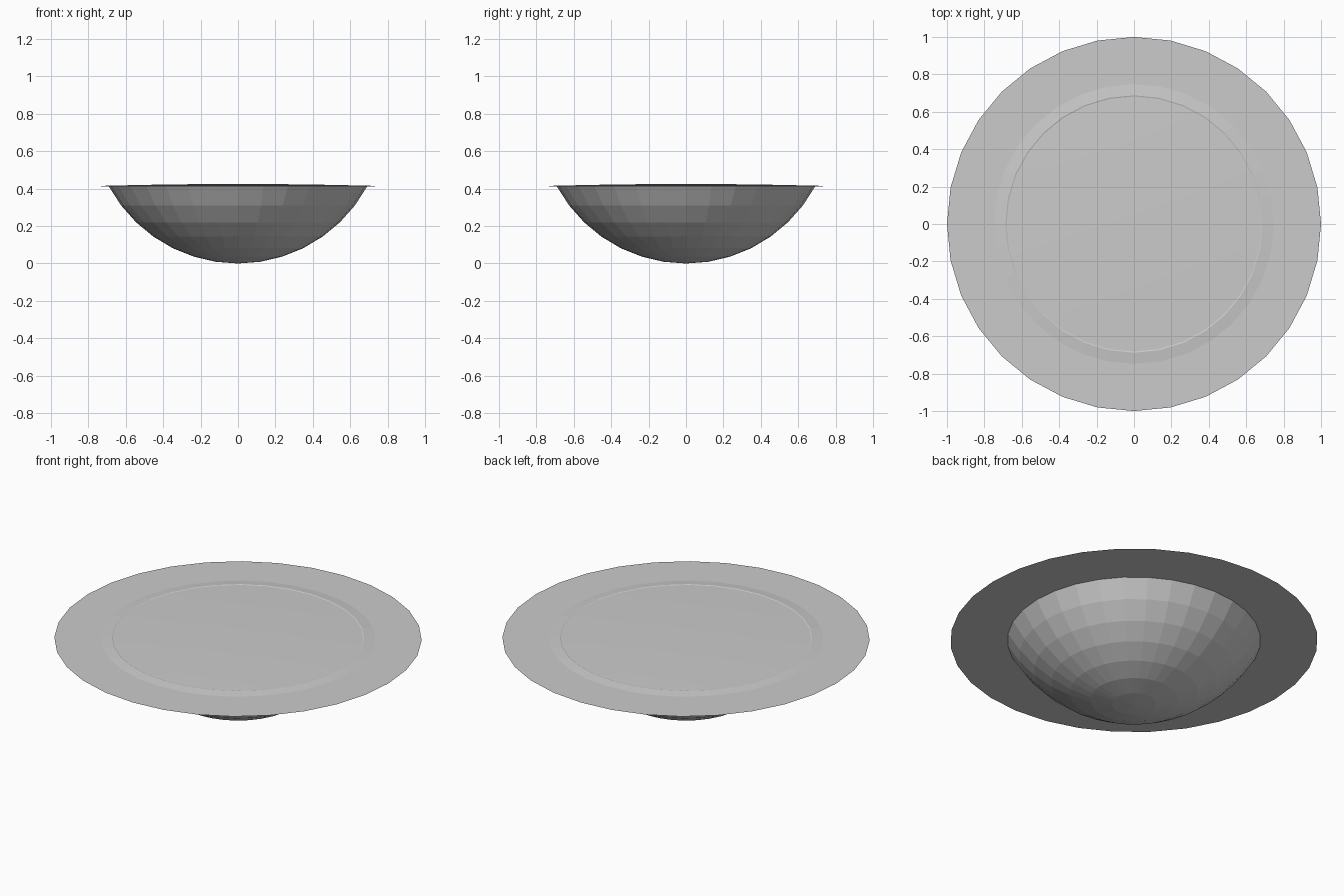
import bpy, bmesh
from math import sin, cos, pi, radians

cube = bpy.data.objects.get("Cube")
if cube:
    bpy.data.objects.remove(cube, do_unlink=True)

SIDES = 32
RIM_Z = 0.41

grey = bpy.data.materials.new("plain grey")
grey.use_nodes = True
colour = (0.6, 0.6, 0.6, 1)
grey.diffuse_color = colour
grey.node_tree.nodes["Principled BSDF"].inputs["Base Color"].default_value = colour


def lathe(name, profile, smooth=False):
    """Revolve (radius, height) points around z; radius 0 makes a pole."""
    bm = bmesh.new()
    rings = []
    for r, z in profile:
        if r == 0:
            rings.append([bm.verts.new((0, 0, z))] * SIDES)
        else:
            rings.append([bm.verts.new((r * cos(2 * pi * i / SIDES),
                                        r * sin(2 * pi * i / SIDES), z))
                          for i in range(SIDES)])
    for low, high in zip(rings, rings[1:]):
        for i in range(SIDES):
            j = (i + 1) % SIDES
            corners = [low[i], low[j], high[j], high[i]]
            bm.faces.new(list(dict.fromkeys(corners)))
    mesh = bpy.data.meshes.new(name)
    bm.to_mesh(mesh)
    bm.free()
    mesh.materials.append(grey)
    obj = bpy.data.objects.new(name, mesh)
    bpy.context.collection.objects.link(obj)
    if smooth:
        mesh.shade_smooth()
    return obj


# Faceted spherical bowl underneath
R = 0.785
STEPS = 7
angles = [radians(61.5) * k / STEPS for k in range(STEPS + 1)]
lathe("bowl", [(R * sin(a), R * (1 - cos(a))) for a in angles])

# Wide paper-thin flat brim
lathe("brim", [(0.685, RIM_Z), (1.0, RIM_Z)][::-1])

# Narrow bevelled ring sloping up from the brim
lathe("bevel_ring", [(0.748, RIM_Z + 0.001), (0.688, RIM_Z + 0.008),
                     (0.682, RIM_Z + 0.006)])

# Very shallow smooth dome closing the top
DOME_R, DOME_H = 0.682, 0.009
lathe("top_dome", [(DOME_R * k / 6, RIM_Z + 0.006 + DOME_H * (1 - (k / 6) ** 2))
                   for k in range(6, -1, -1)], smooth=True)
